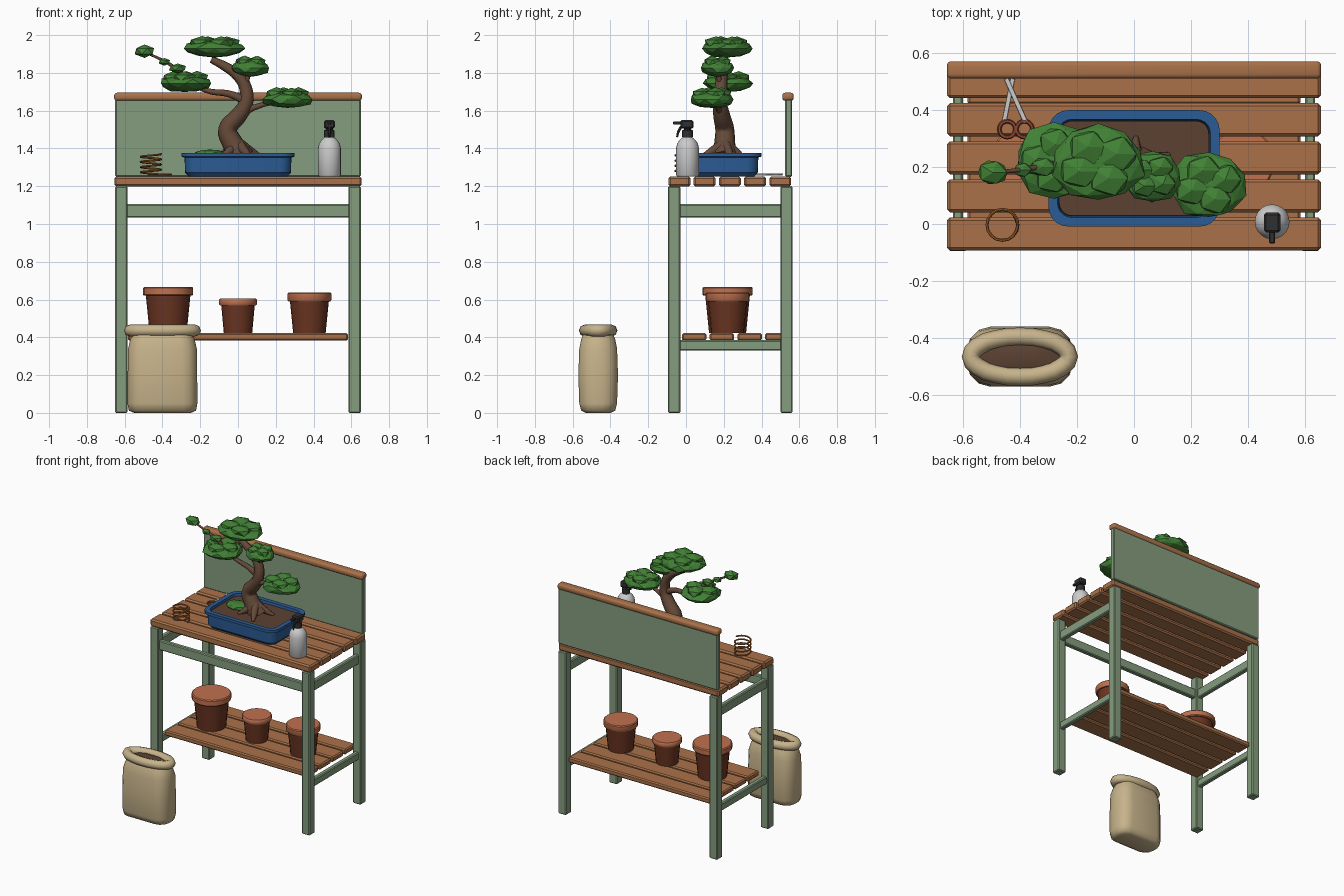
import bpy, bmesh, random
from math import sin, cos, pi, radians
from mathutils import Vector

if "Cube" in bpy.data.objects:
    bpy.data.objects.remove(bpy.data.objects["Cube"])

random.seed(4)


def mat(name, hexa):
    m = bpy.data.materials.new(name)
    rgb = [int(hexa[i:i + 2], 16) / 255 for i in (0, 2, 4)]
    m.diffuse_color = [c ** 2.2 for c in rgb] + [1]
    m.use_nodes = True
    m.node_tree.nodes["Principled BSDF"].inputs["Base Color"].default_value = m.diffuse_color
    return m


WOOD, GREEN = mat("wood", "A8714B"), mat("green_paint", "849C7E")
BLUE, BARK, LEAF = mat("blue_glaze", "2F5C94"), mat("bark", "654B3B"), mat("leaf", "437F38")
CLAY, CLAY2 = mat("clay", "BF7150"), mat("dark_clay", "6B3826")
SACK, SOIL = mat("sackcloth", "C6B28A"), mat("soil", "5C4336")
STEEL, BLACK = mat("steel", "BBBBBB"), mat("black", "333333")
COPPER, GRIP = mat("copper", "9C602F"), mat("grip", "8E4A36")


def finish(ob, m, smooth=None):
    ob.data.materials.clear()
    ob.data.materials.append(m)
    if smooth:
        bpy.ops.object.select_all(action='DESELECT')
        ob.select_set(True)
        bpy.context.view_layer.objects.active = ob
        bpy.ops.object.shade_smooth_by_angle(angle=radians(smooth))
    return ob


def from_bm(name, bm, m, smooth=None):
    bmesh.ops.recalc_face_normals(bm, faces=bm.faces)
    me = bpy.data.meshes.new(name)
    bm.to_mesh(me)
    bm.free()
    ob = bpy.data.objects.new(name, me)
    bpy.context.collection.objects.link(ob)
    return finish(ob, m, smooth)


def box(name, x, y, z, m, bevel=0.006, segs=1):
    """Box from (min, max) pairs."""
    bm = bmesh.new()
    bmesh.ops.create_cube(bm, size=1)
    for v in bm.verts:
        v.co = [(a + b) / 2 + c * (b - a) for c, (a, b) in zip(v.co, (x, y, z))]
    bmesh.ops.bevel(bm, geom=bm.edges[:], offset=bevel, segments=segs, affect='EDGES', profile=0.5)
    return from_bm(name, bm, m, 35 if segs > 1 else None)


def loft(name, centre, sections, m, k=5, smooth=40):
    """Skin rounded-rectangle sections (half x, half y, corner radius, z)."""
    bm, rings = bmesh.new(), []
    for hx, hy, r, z in sections:
        ring = []
        for q, (sx, sy) in enumerate(((1, 1), (-1, 1), (-1, -1), (1, -1))):
            for i in range(k + 1):
                a = (q + i / k) * pi / 2
                ring.append(bm.verts.new((centre[0] + sx * (hx - r) + r * cos(a),
                                          centre[1] + sy * (hy - r) + r * sin(a), z)))
        rings.append(ring)
    n = len(rings[0])
    for a, b in zip(rings, rings[1:]):
        for i in range(n):
            bm.faces.new((a[i], a[(i + 1) % n], b[(i + 1) % n], b[i]))
    bm.faces.new(rings[0])
    bm.faces.new(rings[-1])
    bmesh.ops.remove_doubles(bm, verts=bm.verts[:], dist=1e-5)
    return from_bm(name, bm, m, smooth)


def turned(name, centre, profile, m, k=5):
    return loft(name, centre, [(r, r, r, z) for r, z in profile], m, k)


def tube(name, pts, radii, m, cyclic=False, res=4, sides=2):
    cu = bpy.data.curves.new(name, 'CURVE')
    cu.dimensions, cu.bevel_depth, cu.bevel_resolution = '3D', 1, sides
    cu.use_fill_caps, cu.resolution_u = True, res
    sp = cu.splines.new('BEZIER')
    sp.bezier_points.add(len(pts) - 1)
    for i, (bp, p) in enumerate(zip(sp.bezier_points, pts)):
        bp.co = p
        bp.radius = radii[i] if isinstance(radii, (list, tuple)) else radii
        bp.handle_left_type = bp.handle_right_type = 'AUTO'
    sp.use_cyclic_u = cyclic
    ob = bpy.data.objects.new(name, cu)
    bpy.context.collection.objects.link(ob)
    bpy.ops.object.select_all(action='DESELECT')
    ob.select_set(True)
    bpy.context.view_layer.objects.active = ob
    bpy.ops.object.convert(target='MESH')
    return finish(bpy.context.view_layer.objects.active, m, 50)


def circle(c, rx, ry, n=12):
    return [(c[0] + rx * cos(2 * pi * i / n), c[1] + ry * sin(2 * pi * i / n), c[2]) for i in range(n)]


def blob(bm, c, s, sub):
    """Jittered, flattened ico ball."""
    for v in bmesh.ops.create_icosphere(bm, subdivisions=sub, radius=1)['verts']:
        j = random.uniform(0.92, 1.06)
        v.co = [c[i] + v.co[i] * s[i] * j for i in range(3)]


# bench legs, aprons and shelf bearers
for sx, side in ((-1, "left"), (1, "right")):
    x = sorted((sx * 0.585, sx * 0.65))
    xa = sorted((sx * 0.60, sx * 0.635))
    box(f"front_leg_{side}", x, (-0.095, -0.03), (0, 1.2), GREEN)
    box(f"back_leg_{side}", x, (0.5, 0.565), (0, 1.2), GREEN)
    box(f"side_apron_{side}", xa, (-0.04, 0.51), (1.035, 1.105), GREEN)
    box(f"shelf_bearer_{side}", xa, (-0.04, 0.51), (0.33, 0.385), GREEN)
box("front_apron", (-0.6, 0.6), (-0.08, -0.045), (1.035, 1.105), GREEN)

# table and shelf slats
for i in range(5):
    y = -0.035 + i * 0.1335
    box(f"table_slat_{i}", (-0.655, 0.655), (y - 0.058, y + 0.058), (1.198, 1.252), WOOD, 0.01)
for i in range(4):
    y = 0.043 + i * 0.147
    box(f"shelf_slat_{i}", (-0.583, 0.583), (y - 0.065, min(y + 0.065, 0.54)), (0.383, 0.422), WOOD, 0.008)

# back board with rounded cap rail
box("back_board", (-0.65, 0.65), (0.525, 0.562), (1.25, 1.66), GREEN)
box("cap_rail", (-0.656, 0.656), (0.51, 0.57), (1.653, 1.695), WOOD, 0.015, 3)

# clay pots
for i, (x, r, top, b) in enumerate(((-0.37, 0.133, 0.667, 0.098), (0, 0.1, 0.605, 0.075), (0.378, 0.116, 0.637, 0.086))):
    zr = top - (0.046 if r > 0.11 else 0.036)
    turned(f"pot_body_{i}", (x, 0.22), [(b, 0.422), (r * 0.89, zr + 0.005)], CLAY2)
    turned(f"pot_rim_{i}", (x, 0.22), [(r * 0.96, zr), (r, zr + 0.006), (r, top - 0.006), (r * 0.95, top)], CLAY)

# soil sack
S = (-0.4, -0.465)
loft("sack_body", S, [(0.15, 0.065, 0.06, 0), (0.178, 0.09, 0.07, 0.012), (0.185, 0.1, 0.075, 0.05),
                      (0.184, 0.105, 0.08, 0.2), (0.182, 0.1, 0.08, 0.34), (0.17, 0.09, 0.08, 0.39),
                      (0.155, 0.078, 0.07, 0.42)], SACK, 3, 60)
tube("sack_rolled_rim", circle((*S, 0.436), 0.172, 0.07, 12), 0.032, SACK, True, 2)
loft("sack_soil", S, [(0.15, 0.07, 0.07, 0.40), (0.14, 0.065, 0.065, 0.432), (0.07, 0.03, 0.03, 0.447)], SOIL, 3)

# bonsai tray
T = (0, 0.195)
loft("bonsai_tray", T, [(0.262, 0.168, 0.05, 1.252), (0.28, 0.185, 0.06, 1.272), (0.283, 0.188, 0.06, 1.352),
                        (0.300, 0.204, 0.07, 1.357), (0.300, 0.204, 0.07, 1.377), (0.268, 0.172, 0.05, 1.377),
                        (0.262, 0.166, 0.045, 1.34)], BLUE, 5, 30)
loft("tray_soil", T, [(0.264, 0.168, 0.045, 1.335), (0.262, 0.166, 0.045, 1.36)], SOIL)
bm = bmesh.new()
blob(bm, (-0.15, 0.22, 1.365), (0.09, 0.065, 0.03), 2)
from_bm("moss", bm, LEAF)

# trunk, roots and branches
tube("trunk", [(0.02, 0.205, 1.35), (-0.03, 0.205, 1.43), (-0.055, 0.205, 1.5), (0, 0.19, 1.57), (0.042, 0.18, 1.64),
               (0.04, 0.185, 1.72), (0, 0.19, 1.785), (-0.07, 0.2, 1.835), (-0.14, 0.21, 1.87)],
     [0.07, 0.055, 0.05, 0.045, 0.038, 0.034, 0.03, 0.025, 0.018], BARK)
for i, (a, d) in enumerate(((0.3, 0.13), (1.5, 0.1), (2.7, 0.12), (3.9, 0.12), (5.2, 0.14))):
    def at(f, z):
        return (f * d * cos(a), 0.205 + f * d * sin(a), z)
    tube(f"root_{i}", [at(0.1, 1.42), at(0.55, 1.385), at(1, 1.358)], [0.03, 0.023, 0.009], BARK, res=3)
BRANCHES = {
    "right": ([(-0.02, 0.2, 1.55), (0.08, 0.17, 1.615), (0.25, 0.14, 1.655)], [0.02, 0.016, 0.008]),
    "left": ([(0.045, 0.18, 1.65), (-0.05, 0.19, 1.69), (-0.14, 0.21, 1.7), (-0.26, 0.215, 1.74)], [0.024, 0.018, 0.015, 0.008]),
    "upper": ([(0.035, 0.185, 1.73), (0.05, 0.175, 1.77), (0.065, 0.165, 1.83)], [0.016, 0.013, 0.008]),
    "twig": ([(-0.26, 0.215, 1.77), (-0.36, 0.195, 1.845), (-0.49, 0.18, 1.91)], [0.012, 0.009, 0.006])}
for n, (p, r) in BRANCHES.items():
    tube(f"branch_{n}", p, r, BARK, res=3)

# foliage pads: a flat base clump with smaller clumps on top
PADS = [(-0.125, 0.215, 1.935, 0.165, 0.14, 0.056), (-0.28, 0.22, 1.75, 0.14, 0.13, 0.055),
        (0.065, 0.165, 1.832, 0.105, 0.09, 0.054), (0.262, 0.137, 1.665, 0.138, 0.12, 0.054)]
for i, (x, y, z, a, b, h) in enumerate(PADS):
    bm = bmesh.new()
    blob(bm, (x, y, z - 0.006), (a, b, h * 0.85), 2)
    for j in range(4):
        t = j * pi / 2 + 0.5 + i
        blob(bm, (x + 0.45 * a * cos(t), y + 0.45 * b * sin(t), z + h * 0.4), (a * 0.48, b * 0.48, h * 0.68), 1)
    from_bm(f"foliage_pad_{i}", bm, LEAF)
for i, (x, y, z, a, b, h) in enumerate([(-0.495, 0.18, 1.915, 0.056, 0.048, 0.034), (-0.39, 0.19, 1.858, 0.033, 0.028, 0.02),
                                        (-0.32, 0.2, 1.825, 0.05, 0.035, 0.025)]):
    bm = bmesh.new()
    blob(bm, (x, y, z), (a, b, h), 1)
    from_bm(f"leaf_clump_{i}", bm, LEAF)

# spray bottle
B = (0.484, 0.008)
turned("bottle", B, [(0.055, 1.252), (0.061, 1.26), (0.061, 1.4), (0.055, 1.425), (0.042, 1.445), (0.026, 1.458), (0.024, 1.47)], STEEL)
turned("bottle_collar", B, [(0.028, 1.46), (0.028, 1.495), (0.018, 1.5), (0.018, 1.515)], BLACK, 4)
box("spray_head", (0.455, 0.513), (-0.03, 0.04), (1.505, 1.55), BLACK, 0.008)
box("spray_nozzle", (0.474, 0.494), (-0.068, -0.025), (1.527, 1.543), BLACK, 0.003)
tube("spray_trigger", [(0.484, -0.025, 1.515), (0.484, -0.04, 1.49), (0.484, -0.047, 1.46)], [0.009, 0.008, 0.006], BLACK, res=2, sides=1)

# wire coil
tube("wire_coil", [(-0.461 + 0.054 * cos(i * pi / 4), -0.003 + 0.054 * sin(i * pi / 4), 1.26 + 0.11 * i / 32) for i in range(33)],
     0.0055, COPPER, res=2, sides=1)

# scissors
for i, (rx, tx, z) in enumerate(((-0.444, -0.425, 1.259), (-0.384, -0.448, 1.265))):
    tube(f"scissor_handle_{i}", circle((rx, 0.332, 1.262), 0.028, 0.028, 10), 0.0075, GRIP, True, 2, 1)
    p, q = Vector((rx + (-0.012 if i == 0 else 0.005), 0.355, z)), Vector((tx, 0.51, z))
    blade = box(f"scissor_blade_{i}", (-0.008, 0.008), (0, (q - p).length), (-0.003, 0.003), STEEL, 0.001)
    blade.location = p
    blade.rotation_euler.z = (q - p).to_2d().angle_signed(Vector((0, 1)))
